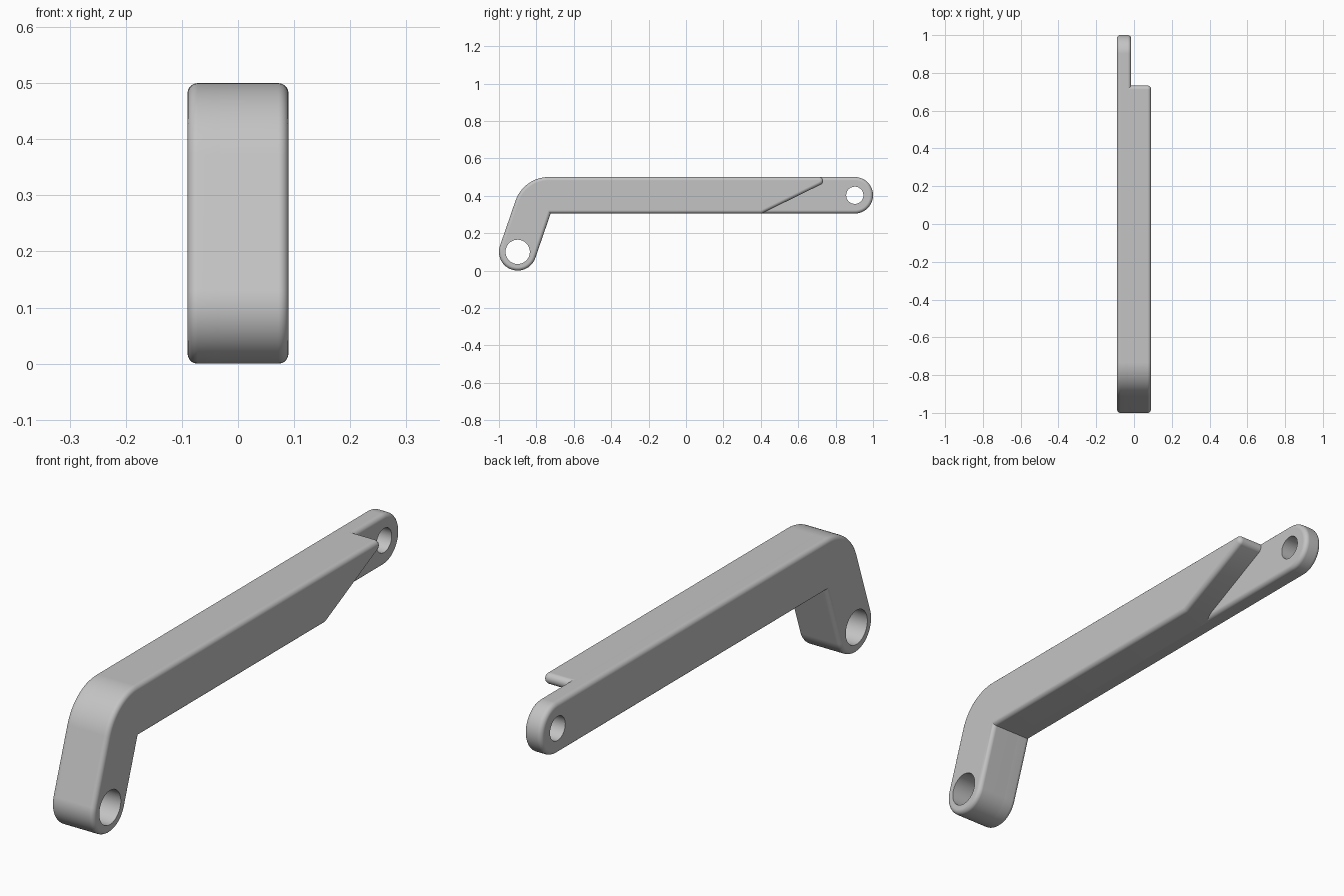
import bpy, bmesh
from math import sin, cos, radians
from mathutils import Vector

cube = bpy.data.objects.get("Cube")
if cube:
    bpy.data.objects.remove(cube)

grey = bpy.data.materials.new("light grey")
grey.use_nodes = True
COLOUR = (0.55, 0.55, 0.55, 1)
grey.diffuse_color = COLOUR
grey.node_tree.nodes["Principled BSDF"].inputs["Base Color"].default_value = COLOUR

# Main dimensions
TOP, BOTTOM, SIDE = 0.5, 0.305, 0.09
STEP = -0.015                    # inner face of the thin end
EDGE = 0.018                     # rounding of the rims
LEAN = radians(71)               # slope of the leg
LEG = Vector((-0.9, 0.1))        # centre of the foot
LEG_R = 0.1
TIP_R = (TOP - BOTTOM) / 2
TIP = Vector((1 - TIP_R, BOTTOM + TIP_R))
along = Vector((cos(LEAN), sin(LEAN)))


def arc(centre, r, start, end, steps):
    angles = [start + (end - start) * i / steps for i in range(steps + 1)]
    return [Vector((centre[0] + r * cos(a), centre[1] + r * sin(a))) for a in angles]


def bent_end():
    """Outline from the top bend, round the foot, to the inner corner."""
    foot = arc(LEG, LEG_R, LEAN + radians(90), LEAN + radians(270), 32)
    corner = foot[-1] + along * ((BOTTOM - foot[-1].y) / along.y)
    # bend that touches both the top and the outer line of the leg
    r = 0.188
    z = TOP - r
    outer = foot[0] + along * ((z - foot[0].y) / along.y)
    bend = arc((outer.x + r / sin(LEAN), z), r, radians(90), LEAN + radians(90), 16)
    return bend + foot + [corner]


def extrude(name, outline, x0, x1, rims=()):
    """Solid from a (y, z) outline, with the rims at the given x rounded."""
    bm = bmesh.new()
    face = bm.faces.new([bm.verts.new((x0, p.x, p.y)) for p in outline])
    new = bmesh.ops.extrude_face_region(bm, geom=[face])["geom"]
    bmesh.ops.translate(bm, vec=(x1 - x0, 0, 0),
                        verts=[g for g in new if isinstance(g, bmesh.types.BMVert)])
    bmesh.ops.recalc_face_normals(bm, faces=bm.faces)
    edges = [e for e in bm.edges
             if any(all(abs(v.co.x - x) < 1e-5 for v in e.verts) for x in rims)]
    if edges:
        bmesh.ops.bevel(bm, geom=edges, offset=EDGE, segments=5, profile=0.5,
                        affect='EDGES', clamp_overlap=False)
    mesh = bpy.data.meshes.new(name)
    bm.to_mesh(mesh)
    bm.free()
    mesh.materials.append(grey)
    obj = bpy.data.objects.new(name, mesh)
    bpy.context.collection.objects.link(obj)
    return obj


def drill(obj, centre, r):
    cutter = extrude("hole_cutter", arc(centre, r, 0, radians(352.5), 47), -0.2, 0.2)
    cutter.hide_render = True
    mod = obj.modifiers.new("hole", 'BOOLEAN')
    mod.operation, mod.solver, mod.object = 'DIFFERENCE', 'EXACT', cutter
    bpy.context.view_layer.objects.active = obj
    bpy.ops.object.modifier_apply(modifier=mod.name)
    bpy.data.objects.remove(cutter)


# Thin full-length plate with a round far end
round_end = arc(TIP, TIP_R, radians(-90), radians(90), 32)
plate = extrude("long_plate", bent_end() + round_end, -SIDE, STEP, (-SIDE, STEP))

# Thick layer that ends in a slanted, overhanging cut
nose = arc((0.712, TOP - 0.021), 0.021, radians(-63), radians(90), 12)
body = extrude("thick_arm", bent_end() + [Vector((0.405, BOTTOM))] + nose,
               STEP - EDGE, SIDE, (SIDE,))

# Pivot holes
drill(plate, LEG, 0.065)
drill(body, LEG, 0.065)
drill(plate, TIP, 0.046)

# Smooth shading with crisp edges
for obj in (plate, body):
    bpy.ops.object.select_all(action='DESELECT')
    obj.select_set(True)
    bpy.context.view_layer.objects.active = obj
    bpy.ops.object.shade_smooth_by_angle(angle=radians(30))
    normals = obj.modifiers.new("flat_sides", 'WEIGHTED_NORMAL')
    normals.keep_sharp = True
